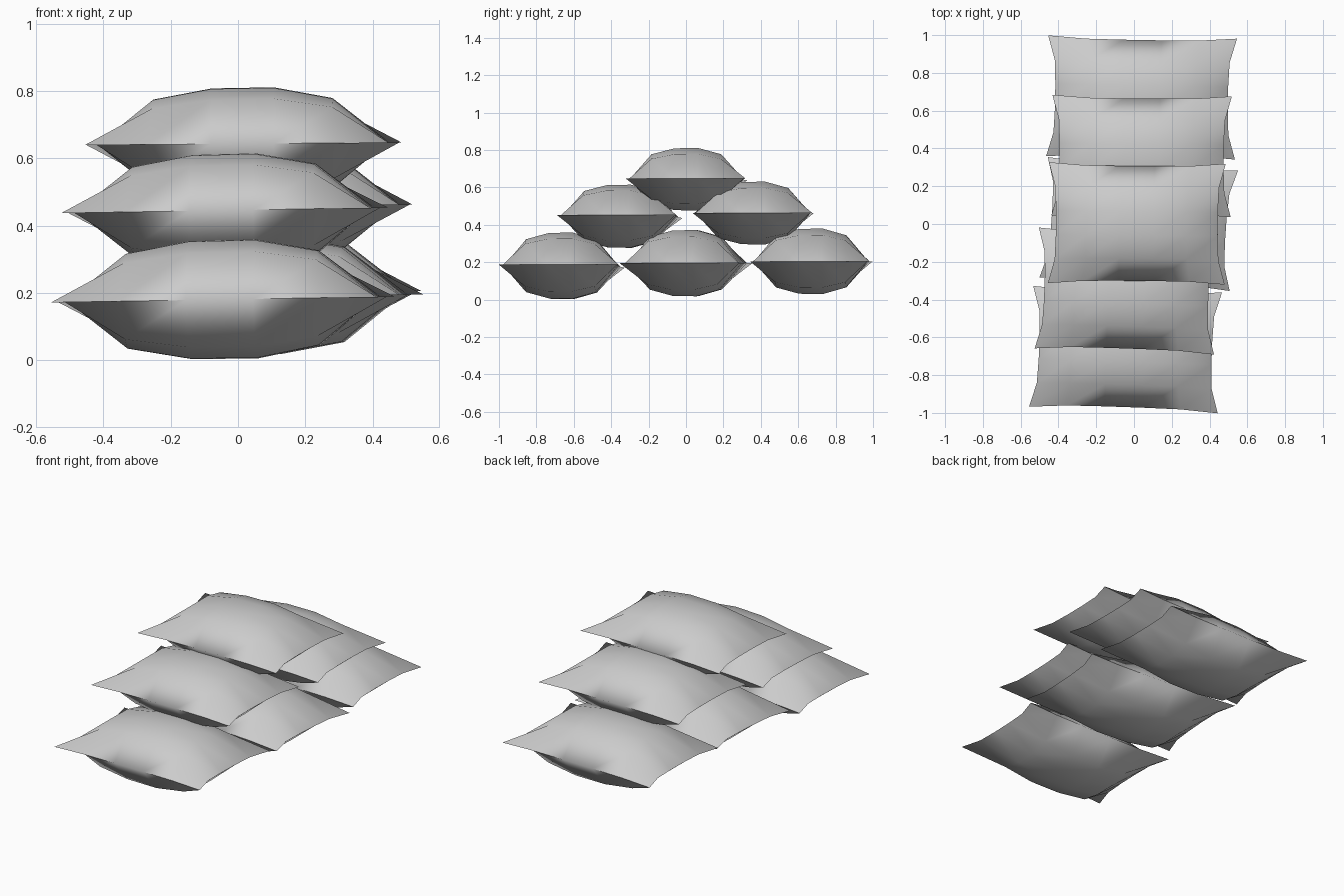
import bpy
import bmesh
from math import radians

cube = bpy.data.objects.get("Cube")
if cube:
    bpy.data.objects.remove(cube, do_unlink=True)

cloth = bpy.data.materials.new("grey_cloth")
cloth.use_nodes = True
GREY = (0.6, 0.6, 0.6, 1)
cloth.diffuse_color = GREY
cloth.node_tree.nodes["Principled BSDF"].inputs["Base Color"].default_value = GREY

# Pillow profile: position across the bag and fullness at each grid line
ACROSS = (-1, -0.6, -0.2, 0.2, 0.6, 1)
FULL = (0, 0.8, 0.99, 1, 0.8, 0)
LAST = len(ACROSS) - 1


def bag_mesh():
    """Unit pillow: two puffed grids sharing a pinched seam."""
    bm = bmesh.new()

    def grid_vert(i, j, side):
        u, v = ACROSS[i], ACROSS[j]
        # edges step inward just past the corners, leaving pointed ears
        x = u * (1 - 0.085 * (1 - v ** 4) * abs(u))
        y = v * (1 - 0.05 * (1 - u ** 4) * abs(v))
        return bm.verts.new((x, y, side * FULL[i] * FULL[j]))

    span = range(LAST + 1)
    top = {(i, j): grid_vert(i, j, 1) for i in span for j in span}
    bottom = {k: v if 0 in k or LAST in k else grid_vert(*k, -1)
              for k, v in top.items()}
    for grid, flip in ((top, False), (bottom, True)):
        for i in range(LAST):
            for j in range(LAST):
                quad = [grid[i, j], grid[i + 1, j],
                        grid[i + 1, j + 1], grid[i, j + 1]]
                bm.faces.new(quad[::-1] if flip else quad)

    # Sharp seam, softened in the middle of the long edges
    for f in bm.faces:
        f.smooth = True
    for e in bm.edges:
        on_seam = all(abs(v.co.z) < 1e-6 for v in e.verts)
        middle = all(abs(v.co.x) < 0.3 for v in e.verts)
        e.smooth = not on_seam or middle
    mesh = bpy.data.meshes.new("bag")
    bm.to_mesh(mesh)
    bm.free()
    mesh.materials.append(cloth)
    return mesh


# name, centre, half length, half height, yaw and roll in degrees
BAGS = (
    ("bottom_front_bag", (-0.045, -0.665, 0.18), 0.5, 0.177, -2, -1),
    ("bottom_middle_bag", (0.025, 0, 0.195), 0.505, 0.177, -4, 0),
    ("bottom_back_bag", (0.04, 0.67, 0.205), 0.5, 0.175, -1, 0),
    ("middle_front_bag", (-0.04, -0.355, 0.445), 0.475, 0.168, -2, -1),
    ("middle_back_bag", (0.04, 0.36, 0.463), 0.475, 0.168, -0.5, 0),
    ("top_bag", (0.015, 0.003, 0.643), 0.468, 0.167, -0.5, -0.5),
)

mesh = bag_mesh()
for name, centre, half_length, half_height, yaw, roll in BAGS:
    bag = bpy.data.objects.new(name, mesh)
    bag.location = centre
    bag.rotation_euler = (0, radians(roll), radians(yaw))
    bag.scale = (half_length, 0.32, half_height)
    bpy.context.collection.objects.link(bag)
